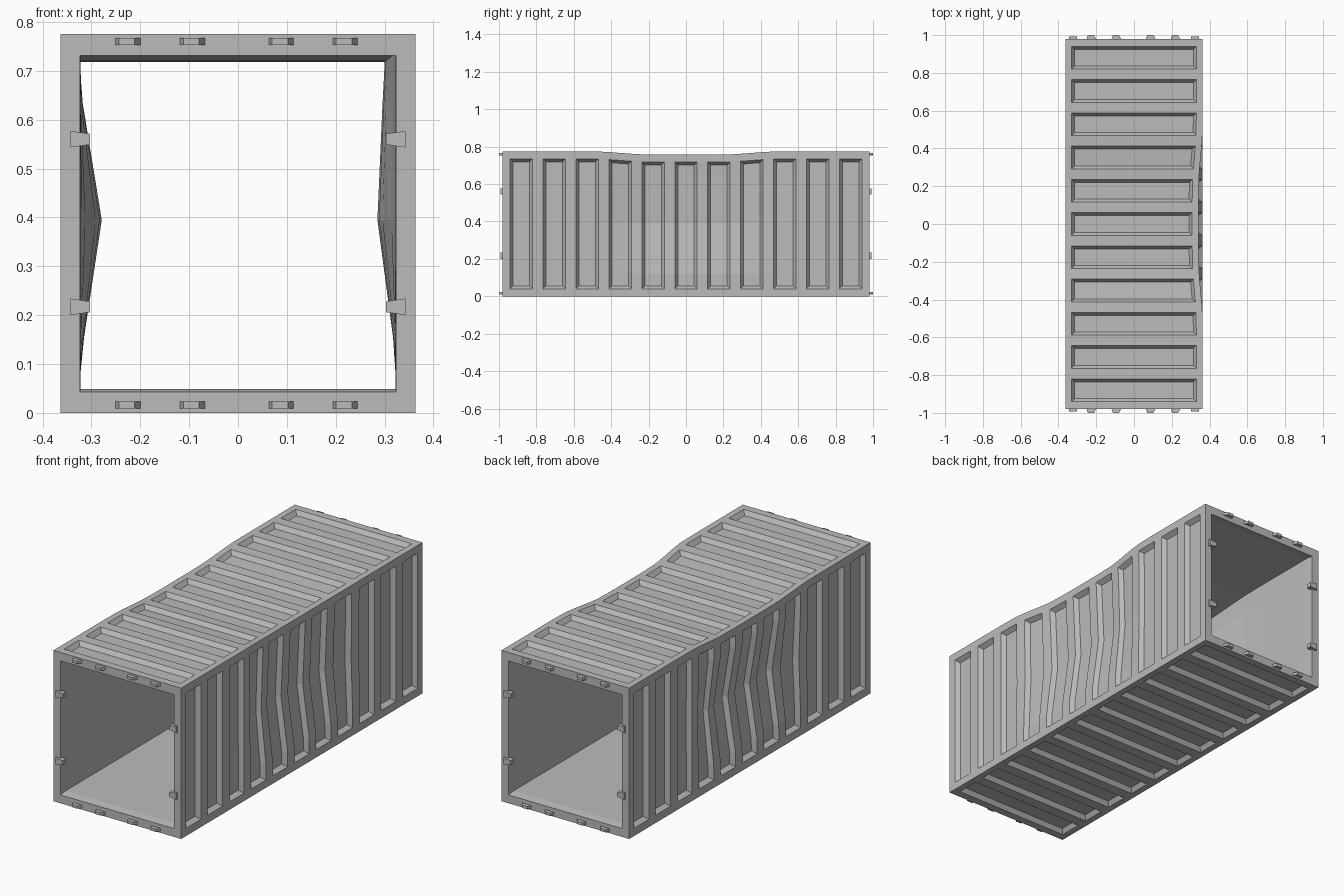
import bpy
import bmesh
from mathutils import Vector

if "Cube" in bpy.data.objects:
    bpy.data.objects.remove(bpy.data.objects["Cube"], do_unlink=True)

HALF_W, HEIGHT, END = 0.363, 0.775, 0.98
PANELS, PITCH, HALF_PANEL = 11, 0.176, 0.06
RECESS, BEVEL = 0.022, 0.016

grey = bpy.data.materials.new("container grey")
grey.use_nodes = True
grey.diffuse_color = (0.5, 0.5, 0.5, 1)
grey.node_tree.nodes["Principled BSDF"].inputs["Base Color"].default_value = (0.5, 0.5, 0.5, 1)


def make_object(name, bm):
    bmesh.ops.recalc_face_normals(bm, faces=bm.faces[:])
    mesh = bpy.data.meshes.new(name)
    bm.to_mesh(mesh)
    bm.free()
    mesh.materials.append(grey)
    obj = bpy.data.objects.new(name, mesh)
    bpy.context.collection.objects.link(obj)
    return obj


def clamp(v):
    return max(0.0, min(1.0, v))


def ramp(z, points):
    """Piecewise linear value along z."""
    for (z0, v0), (z1, v1) in zip(points, points[1:]):
        if z <= z1:
            return v0 + (v1 - v0) * clamp((z - z0) / (z1 - z0))
    return points[-1][1]


def dent(co):
    """Push the middle of both sides inward and let the roof sag."""
    t = clamp((0.52 - abs(co.y)) / 0.35)
    w = t * t * (3 - 2 * t)
    right = ramp(co.z, [(0.12, 0), (0.39, 0.037), (0.73, 0.022)])
    left = ramp(co.z, [(0.11, 0), (0.39, 0.044), (0.66, 0)])
    dx = left * clamp(-co.x / 0.28) - right * clamp(co.x / 0.28)
    dz = -0.018 * clamp((co.z - 0.65) / 0.07)
    return co + Vector((dx, 0, dz)) * w


# Cross-section outline, running round the four walls
xs = [-HALF_W, -0.33, 0.33, HALF_W]
zs = [0, 0.04, 0.12, 0.39, 0.66, 0.735, HEIGHT]
outline = [(x, 0) for x in xs] + [(HALF_W, z) for z in zs[1:]]
outline += [(x, HEIGHT) for x in xs[-2::-1]] + [(-HALF_W, z) for z in zs[-2:0:-1]]
n = len(outline)
corners = {i for i, (x, z) in enumerate(outline) if abs(x) == HALF_W and z in (0, HEIGHT)}

# Stations along the length: both ends and the two edges of every panel
ys = [-END]
for k in range(PANELS):
    centre = (k - PANELS // 2) * PITCH
    ys += [centre - HALF_PANEL, centre + HALF_PANEL]
ys.append(END)

# Container shell: outer skin, inner skin and end rims
bm = bmesh.new()
outer, inner = [], []
for y in ys:
    is_end = abs(y) == END
    half, low, high = (0.323, 0.043, 0.731) if is_end else (0.322, 0.049, 0.736)
    outer.append([bm.verts.new((x, y, z)) for x, z in outline])
    inner.append([bm.verts.new((x / HALF_W * half, y, low + z / HEIGHT * (high - low)))
                  for x, z in outline])

panels = {}
for j in range(len(ys) - 1):
    for i in range(n):
        i2 = (i + 1) % n
        face = bm.faces.new((outer[j][i], outer[j][i2], outer[j + 1][i2], outer[j + 1][i]))
        bm.faces.new((inner[j][i], inner[j + 1][i], inner[j + 1][i2], inner[j][i2]))
        if j % 2 and i not in corners and i2 not in corners:
            wall = sum(c <= i for c in corners)
            panels.setdefault((j, wall), []).append(face)
for j in (0, len(ys) - 1):
    for i in range(n):
        i2 = (i + 1) % n
        bm.faces.new((outer[j][i], inner[j][i], inner[j][i2], outer[j][i2]))
bmesh.ops.recalc_face_normals(bm, faces=bm.faces[:])

# Recessed panels with sloped edges on all four walls
for faces in panels.values():
    normal = faces[0].normal.copy()
    bmesh.ops.inset_region(bm, faces=faces, thickness=BEVEL, depth=0, use_even_offset=True)
    for v in {v for f in faces for v in f.verts}:
        v.co -= normal * RECESS

for v in bm.verts:
    v.co = dent(v.co)
make_object("container_shell", bm)


def prism(name, base, tip):
    """Solid between two matching loops of points."""
    bm = bmesh.new()
    a = [bm.verts.new(p) for p in base]
    b = [bm.verts.new(p) for p in tip]
    bm.faces.new(a)
    bm.faces.new(b[::-1])
    for i in range(4):
        k = (i + 1) % 4
        bm.faces.new((a[i], b[i], b[k], a[k]))
    make_object(name, bm)


def rect(x0, x1, y, z, h):
    return [(x0, y, z - h), (x1, y, z - h), (x1, y, z + h), (x0, y, z + h)]


for side, end in ((-1, "front"), (1, "back")):
    # Wedge tabs along the top and bottom rims
    for level, z in (("bottom", 0.016), ("top", 0.76)):
        for k, x in enumerate((-0.224, -0.092, 0.09, 0.221)):
            prism(f"{end}_{level}_tab_{k + 1}",
                  rect(x - 0.03, x + 0.03, side * 0.97, z, 0.007),
                  rect(x - 0.02, x + 0.012, side * 1.0, z, 0.007))
    # Tapered clips overlapping the side rims
    for sx, hand in ((-1, "right"), (1, "left")):
        for level, z in (("lower", 0.217), ("upper", 0.56)):
            loops = [[(sx * 0.303, y, z - 0.011), (sx * 0.343, y, z - 0.017),
                      (sx * 0.343, y, z + 0.017), (sx * 0.303, y, z + 0.011)]
                     for y in (side * 0.965, side * 0.992)]
            prism(f"{end}_{hand}_{level}_clip", *loops)
